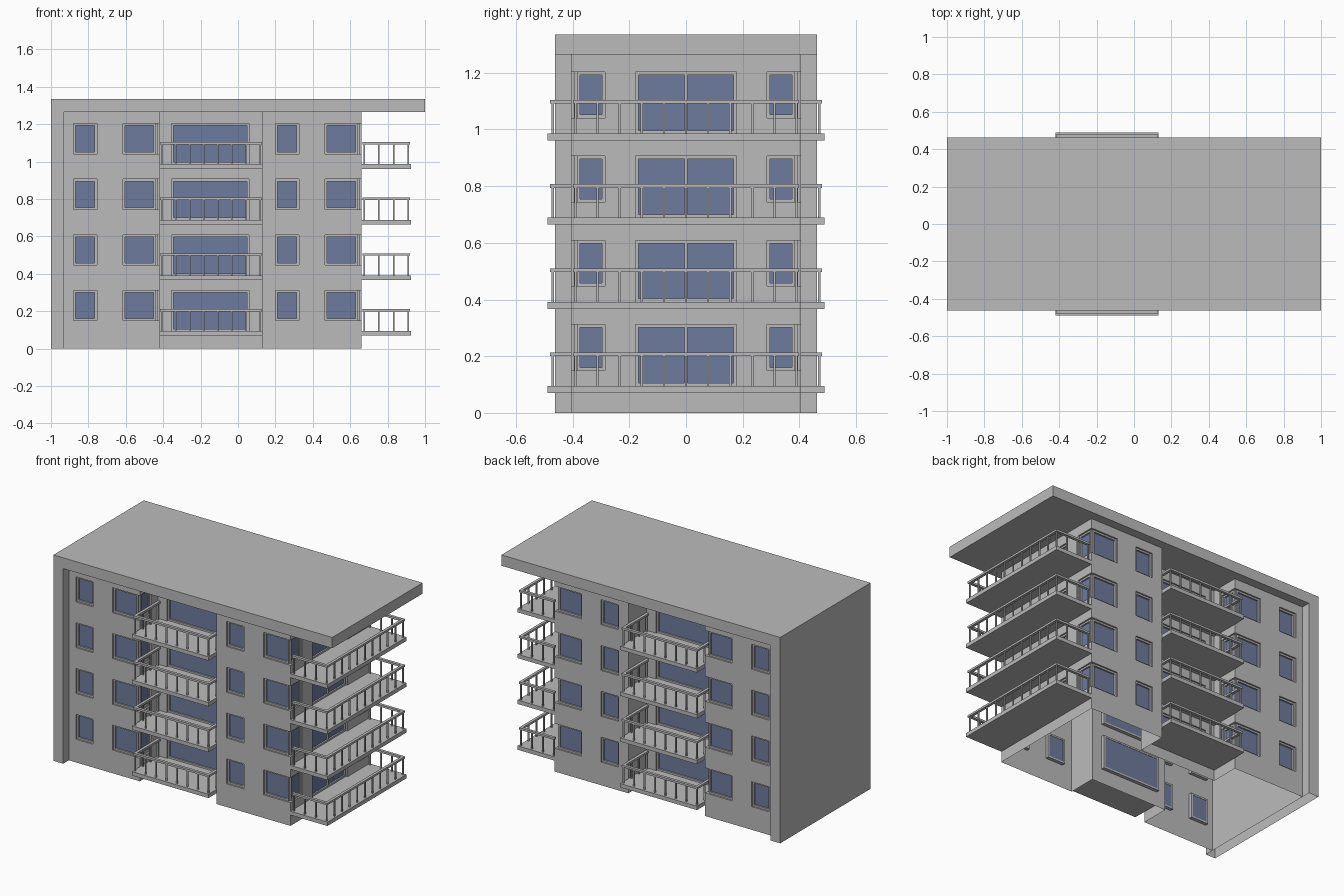
import bpy, bmesh
from mathutils import Vector

cube = bpy.data.objects.get("Cube")
if cube:
    bpy.data.objects.remove(cube)


def material(name, rgb):
    m = bpy.data.materials.new(name)
    m.use_nodes = True
    m.diffuse_color = (*rgb, 1)
    m.node_tree.nodes["Principled BSDF"].inputs["Base Color"].default_value = (*rgb, 1)
    return m


GREY = material("concrete grey", (0.5, 0.5, 0.5))
BLUE = material("window blue", (0.155, 0.2, 0.34))

FLOORS = [i * 0.297 for i in range(4)]
TOP = 1.265            # underside of the roof
DEPTH = 0.02           # how far glass sits behind the wall
TRIM = 0.011           # width of window frames
FRONT, RECESS = 0.405, 0.22
WIN = (0.15, 0.312)    # normal window heights
DOOR = (0.095, 0.312)  # balcony door heights


def finish(bm, name, mat):
    bmesh.ops.remove_doubles(bm, verts=bm.verts, dist=0.0001)
    mesh = bpy.data.meshes.new(name)
    bm.to_mesh(mesh)
    bm.free()
    mesh.materials.append(mat)
    obj = bpy.data.objects.new(name, mesh)
    bpy.context.collection.objects.link(obj)
    return obj


def box(bm, p, q):
    lo = [min(a, b) for a, b in zip(p, q)]
    hi = [max(a, b) for a, b in zip(p, q)]
    made = bmesh.ops.create_cube(bm, size=1)["verts"]
    for v in made:
        v.co = [(h if c > 0 else l) for c, l, h in zip(v.co, lo, hi)]


walls, glass, frames = bmesh.new(), bmesh.new(), bmesh.new()


def wall(a, b, holes, side=1):
    """Wall from plan point a to b, with recessed windows; side -1 mirrors it."""
    a, b = Vector(a), Vector(b)
    length = round((b - a).length, 4)
    along = (b - a).normalized()
    inward = Vector((-along.y, along.x))

    def at(u, z, d=0.0):
        p = a + along * u + inward * d
        return (p.x, p.y * side, z)

    def quad(bm, *pts):
        bm.faces.new([bm.verts.new(p) for p in pts[::side]])

    openings = [(u0, u1, z0 + f, z1 + f, split)
                for f in FLOORS for u0, u1, (z0, z1), split in holes]
    us = sorted({0, length, *[v for o in openings for v in o[:2]]})
    zs = sorted({0, TOP, *[v for o in openings for v in o[2:4]]})
    for u0, u1 in zip(us, us[1:]):
        for z0, z1 in zip(zs, zs[1:]):
            u, z = (u0 + u1) / 2, (z0 + z1) / 2
            if not any(o[0] < u < o[1] and o[2] < z < o[3] for o in openings):
                quad(walls, at(u0, z0), at(u1, z0), at(u1, z1), at(u0, z1))

    for u0, u1, z0, z1, split in openings:
        # sill, head and jambs; a window reaching the wall end turns the corner
        quad(walls, at(u0, z0), at(u1, z0), at(u1, z0, DEPTH), at(u0, z0, DEPTH))
        quad(walls, at(u0, z1, DEPTH), at(u1, z1, DEPTH), at(u1, z1), at(u0, z1))
        if u0 > 0:
            quad(walls, at(u0, z0), at(u0, z0, DEPTH), at(u0, z1, DEPTH), at(u0, z1))
        else:
            u0 += DEPTH
        if u1 < length:
            quad(walls, at(u1, z0, DEPTH), at(u1, z0), at(u1, z1), at(u1, z1, DEPTH))
        else:
            u1 -= DEPTH
        quad(glass, at(u0, z0, DEPTH), at(u1, z0, DEPTH), at(u1, z1, DEPTH), at(u0, z1, DEPTH))
        bars = [(u0, u0 + TRIM, z0, z1), (u1 - TRIM, u1, z0, z1),
                (u0, u1, z0, z0 + TRIM), (u0, u1, z1 - TRIM, z1)]
        if split:
            mid = (u0 + u1) / 2
            bars.append((mid - TRIM / 2, mid + TRIM / 2, z0, z1))
        for p0, p1, q0, q1 in bars:
            box(frames, at(p0, q0, DEPTH + 0.002), at(p1, q1, DEPTH - 0.01))


# Long facades, front and back, with a recessed bay
for side in (1, -1):
    wall((-0.93, -FRONT), (-0.42, -FRONT),
         [(0.05, 0.175, WIN, False), (0.315, 0.51, WIN, False)], side)
    wall((-0.42, -FRONT), (-0.42, -RECESS), [(0, 0.115, WIN, False)], side)
    wall((-0.42, -RECESS), (0.13, -RECESS), [(0.065, 0.48, DOOR, False)], side)
    wall((0.13, -RECESS), (0.13, -FRONT), [], side)
    wall((0.13, -FRONT), (0.66, -FRONT),
         [(0.07, 0.195, WIN, False), (0.335, 0.53, WIN, False)], side)

# End wall with corner windows and a double balcony door
wall((0.66, -FRONT), (0.66, FRONT),
     [(0, 0.12, WIN, False), (0.227, 0.583, DOOR, True), (0.69, 0.81, WIN, False)])

finish(walls, "outer_walls", GREY)
finish(glass, "window_glass", BLUE)
finish(frames, "window_frames", GREY)

# Roof slab joined to the full-height wall at the left end, open underneath
bm = bmesh.new()
profile = [(-1, 0), (-1, 1.335), (1, 1.335), (1, TOP), (-0.93, TOP), (-0.93, 0)]
ends = [[bm.verts.new((x, y, z)) for x, z in profile] for y in (-0.463, 0.463)]
bm.faces.new(ends[0])
bm.faces.new(ends[1][::-1])
for i in range(len(profile) - 1):
    bm.faces.new([ends[0][i + 1], ends[0][i], ends[1][i], ends[1][i + 1]])
finish(bm, "roof_and_side_wall", GREY)


def balcony(name, lo, hi, path, counts):
    """Slabs on every floor, with a railing along the path."""
    slab, rail = bmesh.new(), bmesh.new()
    r, t = 0.009, 0.004
    for f in FLOORS:
        box(slab, (*lo, f + 0.07), (*hi, f + 0.095))
        for a, b, n in zip(path, path[1:], counts):
            a, b = Vector(a), Vector(b)
            p = [min(c) - r for c in zip(a, b)]
            q = [max(c) + r for c in zip(a, b)]
            box(rail, (*p, f + 0.2), (*q, f + 0.213))
            for i in range(n + 1):
                x, y = a.lerp(b, i / n)
                box(rail, (x - t, y - t, f + 0.095), (x + t, y + t, f + 0.2))
    finish(slab, name + "_slabs", GREY)
    finish(rail, name + "_railings", GREY)


for name, s in (("front_balcony", -1), ("back_balcony", 1)):
    balcony(name, (-0.42, RECESS * s), (0.13, 0.488 * s),
            [(-0.408, 0.235 * s), (-0.408, 0.47 * s), (0.118, 0.47 * s), (0.118, 0.235 * s)],
            (3, 7, 3))
balcony("end_balcony", (0.66, -FRONT), (0.925, FRONT),
        [(0.675, -0.39), (0.91, -0.39), (0.91, 0.39), (0.675, 0.39)], (3, 10, 3))
